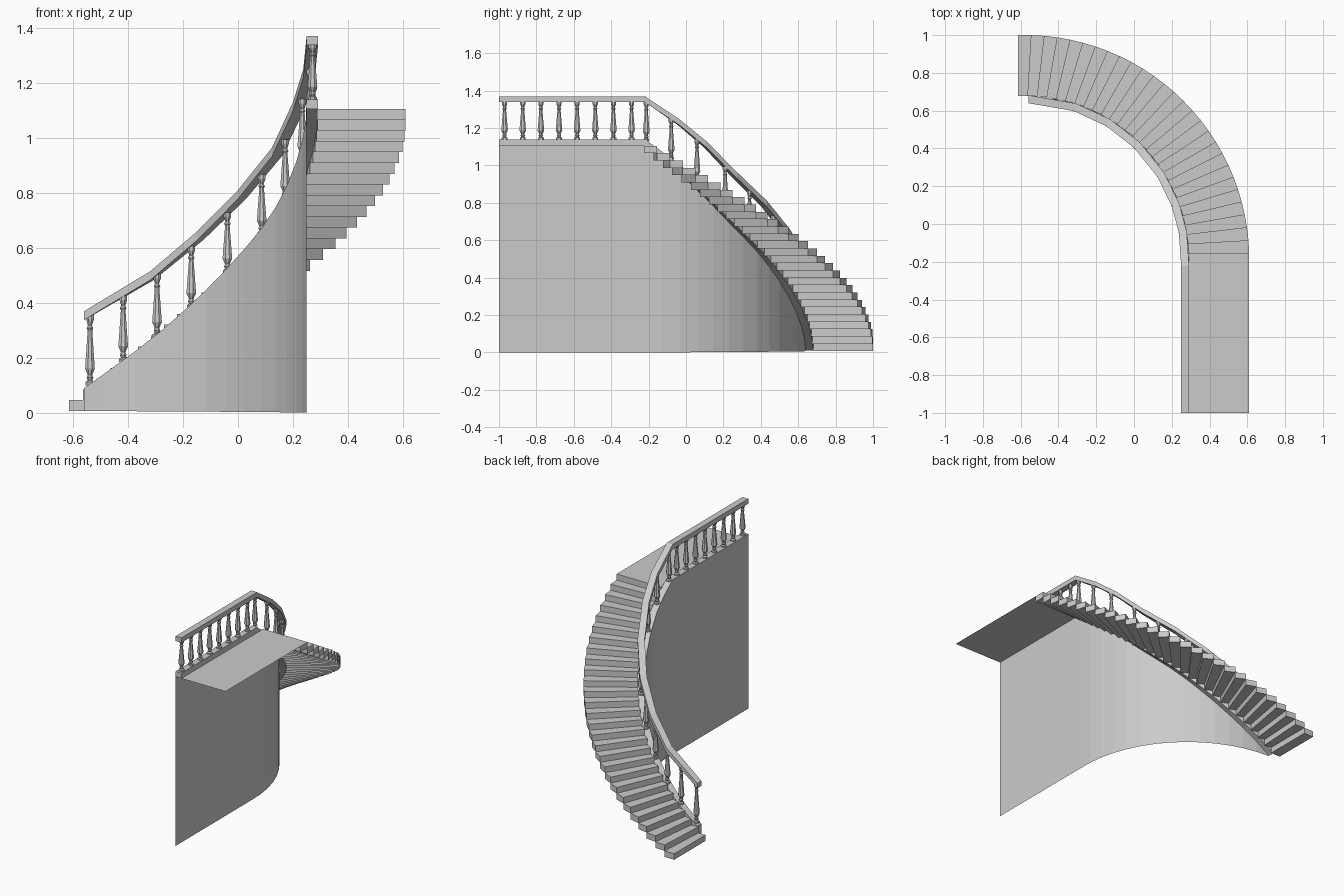
import bpy, bmesh
from math import sin, cos, pi, radians
from mathutils import Matrix, Vector

cube = bpy.data.objects.get("Cube")
if cube:
    bpy.data.objects.remove(cube, do_unlink=True)

CX, CY = -0.58, -0.19          # centre of the curved flight
R_IN, R_RAIL, R_OUT = 0.83, 0.872, 1.19
TOP, BASE, END_Y = 1.105, 0.007, -1.0
STEPS = 28

# angle along the curve, top of handrail, top of stringer
SLOPE = [(1.4, .37, .09), (18.3, .515, .265), (31.3, .66, .415), (44.3, .81, .57),
         (58, .965, .725), (70, 1.13, .88), (80, 1.25, 1.01), (92, 1.37, 1.14)]

grey = bpy.data.materials.new("plain_grey")
grey.use_nodes = True
grey.diffuse_color = (0.6, 0.6, 0.6, 1)
grey.node_tree.nodes["Principled BSDF"].inputs["Base Color"].default_value = (0.6, 0.6, 0.6, 1)


def add_object(name, bm, fix_normals=True):
    if fix_normals:
        bmesh.ops.recalc_face_normals(bm, faces=bm.faces)
    mesh = bpy.data.meshes.new(name)
    bm.to_mesh(mesh)
    bm.free()
    mesh.materials.append(grey)
    obj = bpy.data.objects.new(name, mesh)
    bpy.context.collection.objects.link(obj)
    return obj


def on_curve(angle, r, z):
    a = radians(angle)
    return Vector((CX + r * sin(a), CY + r * cos(a), z))


def heights(angle):
    """Handrail and stringer height at an angle."""
    for (a0, r0, w0), (a1, r1, w1) in zip(SLOPE, SLOPE[1:]):
        if angle <= a1:
            t = max(0, (angle - a0) / (a1 - a0))
            return r0 + t * (r1 - r0), w0 + t * (w1 - w0)
    return SLOPE[-1][1:]


def at_end(points):
    """Carry a cross-section along the straight part to its front end."""
    return [Vector((p.x, END_Y, p.z)) for p in points]


def sweep(bm, sections, closed, cap):
    rows = [[bm.verts.new(p) for p in s] for s in sections]
    n = len(rows[0])
    for a, b in zip(rows, rows[1:]):
        for i in range(n if closed else n - 1):
            j = (i + 1) % n
            bm.faces.new((a[i], a[j], b[j], b[i]))
    for row in (rows[0], rows[-1]):
        bm.faces.new([row[i] for i in cap])


# Handrail: straight pieces following the curve, then the landing
bm = bmesh.new()
rail = [[on_curve(a, r, z - d) for r, d in
         ((R_IN, 0), (R_RAIL, 0), (R_RAIL, .032), (R_IN, .032))] for a, z, _ in SLOPE]
rail.append(at_end(rail[-1]))
sweep(bm, rail, True, (0, 1, 2, 3))
add_object("handrail", bm)

# Thin side wall with the stringer along its top
bm = bmesh.new()
wall = []
SEGMENTS = 14
first, last = SLOPE[0][0], SLOPE[-1][0]
for i in range(SEGMENTS + 1):
    t = i / SEGMENTS
    a = first + t * (last - first)
    z = heights(a)[1]
    low = z - (.08 - .045 * t)
    wall.append([on_curve(a, R_IN, BASE * (1 - t)), on_curve(a, R_IN, z),
                 on_curve(a, R_RAIL, z), on_curve(a, R_RAIL, low), on_curve(a, R_IN, low)])
wall.append(at_end(wall[-1]))
sweep(bm, wall, False, (1, 2, 3, 4))
add_object("side_wall", bm, False)

# Treads: equal planks turned about the centre
bm = bmesh.new()
rise = (TOP - BASE) / STEPS
for k in range(STEPS):
    angle = 90 * k / (STEPS - 1)
    mid = on_curve(angle, (R_RAIL + R_OUT) / 2 - .002, BASE + rise * (k + .5))
    bmesh.ops.create_cube(bm, size=1, matrix=Matrix.Translation(mid)
                          @ Matrix.Rotation(-radians(angle), 4, 'Z')
                          @ Matrix.Diagonal((.07, R_OUT - R_RAIL + .004, rise, 1)))
add_object("treads", bm)

# Landing sheet
bm = bmesh.new()
x0, x1, y1 = CX + R_RAIL - .01, CX + R_OUT, CY
bm.faces.new([bm.verts.new(p) for p in
              ((x0, END_Y, TOP), (x1, END_Y, TOP), (x1, y1, TOP), (x0, y1, TOP))])
add_object("landing", bm)

# Turned balusters: radius and fraction of height
PROFILE = [(.017, 0), (.017, .05), (.009, .07), (.013, .11), (.009, .15), (.019, .24),
           (.017, .35), (.009, .78), (.013, .81), (.008, .85), (.015, .93), (.015, 1)]
SIDES = 8


def add_baluster(bm, spot, bottom, top):
    rings = []
    for r, t in PROFILE:
        z = bottom + t * (top - bottom)
        rings.append([Vector((spot.x + r * cos(2 * pi * (i + .5) / SIDES),
                              spot.y + r * sin(2 * pi * (i + .5) / SIDES), z))
                      for i in range(SIDES)])
    sweep(bm, rings, True, range(SIDES))


bm = bmesh.new()
R_MID = (R_IN + R_RAIL) / 2
for a in (2.8, 11, 19.6, 28.8, 39.5, 51.5, 62, 73, 82.5, 91.5):
    rail_z, wall_z = heights(a)
    add_baluster(bm, on_curve(a, R_MID, 0), wall_z - .005, rail_z - .025)
add_object("stair_balusters", bm)

bm = bmesh.new()
rail_z, wall_z = SLOPE[-1][1:]
for i in range(8):
    add_baluster(bm, Vector((CX + R_MID, -.97 + .097 * i, 0)), wall_z - .002, rail_z - .028)
add_object("landing_balusters", bm)
